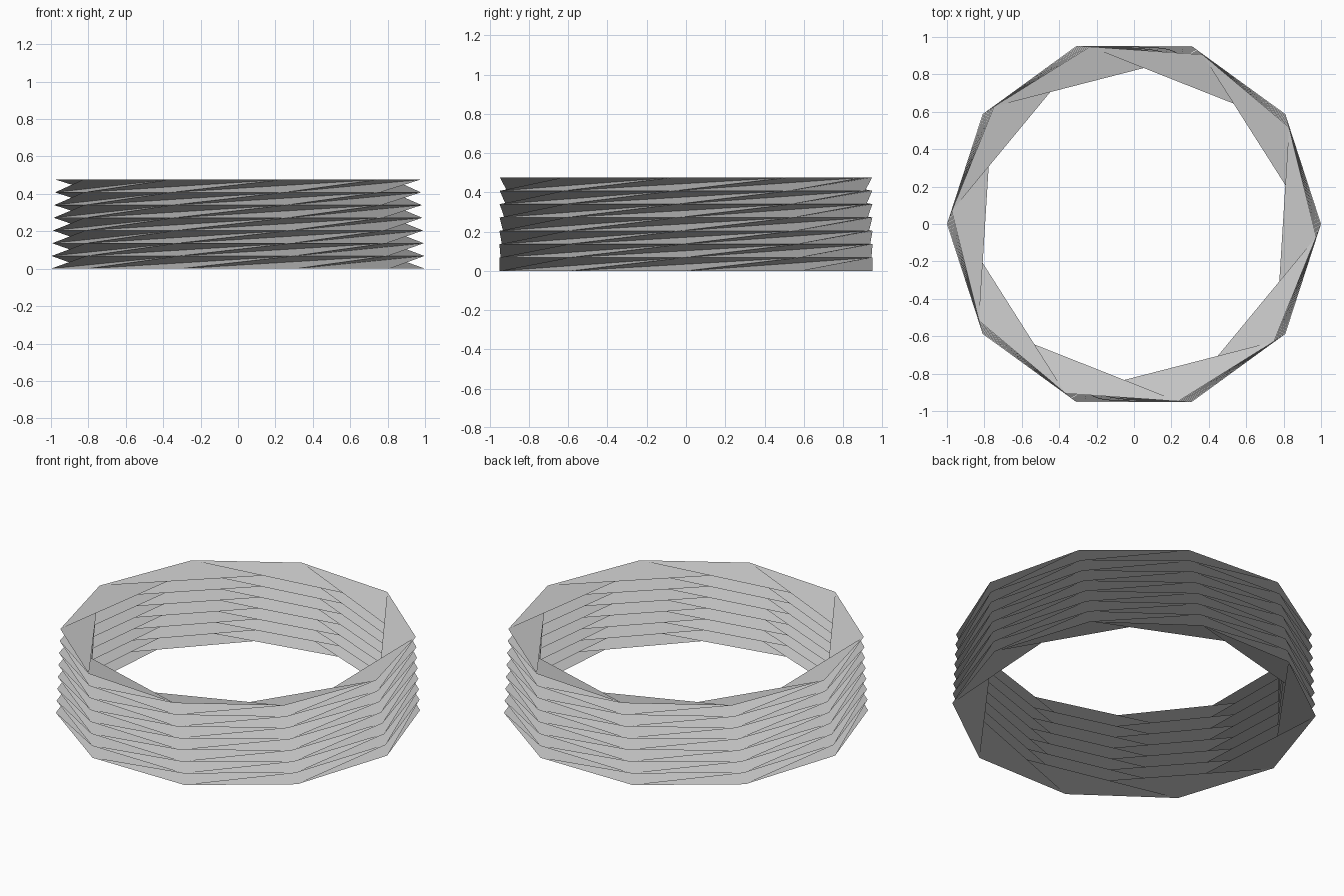
import bpy, bmesh
from math import sin, cos, radians

cube = bpy.data.objects.get("Cube")
if cube:
    bpy.data.objects.remove(cube, do_unlink=True)

SIDES, LAYERS = 10, 7
HEIGHT = 0.476
STEP = 360 / SIDES
DRIFT = -0.57        # small extra twist per layer, degrees
R_BOTTOM, R_TOP = 1.0, 0.977

grey = bpy.data.materials.new("light_grey")
grey.use_nodes = True
colour = (0.6, 0.6, 0.6, 1)
grey.diffuse_color = colour
grey.node_tree.nodes["Principled BSDF"].inputs["Base Color"].default_value = colour

# Stacked ten-sided rings, each turned slightly and a little narrower
bm = bmesh.new()
rings = []
for level in range(LAYERS + 1):
    t = level / LAYERS
    r = R_BOTTOM + (R_TOP - R_BOTTOM) * t
    ring = []
    for k in range(SIDES):
        a = radians(k * STEP + DRIFT * level)
        ring.append(bm.verts.new((r * cos(a), r * sin(a), HEIGHT * t)))
    rings.append(ring)

# Twisted folds: each ring corner joins the corners one and two steps on above
for low, high in zip(rings, rings[1:]):
    for k in range(SIDES):
        n1, n2 = (k + 1) % SIDES, (k + 2) % SIDES
        bm.faces.new((low[k], low[n1], high[n2]))
        bm.faces.new((low[k], high[n2], high[n1]))

mesh = bpy.data.meshes.new("folded_bellows")
bm.to_mesh(mesh)
bm.free()
mesh.materials.append(grey)
bellows = bpy.data.objects.new("folded_bellows", mesh)
bpy.context.collection.objects.link(bellows)
